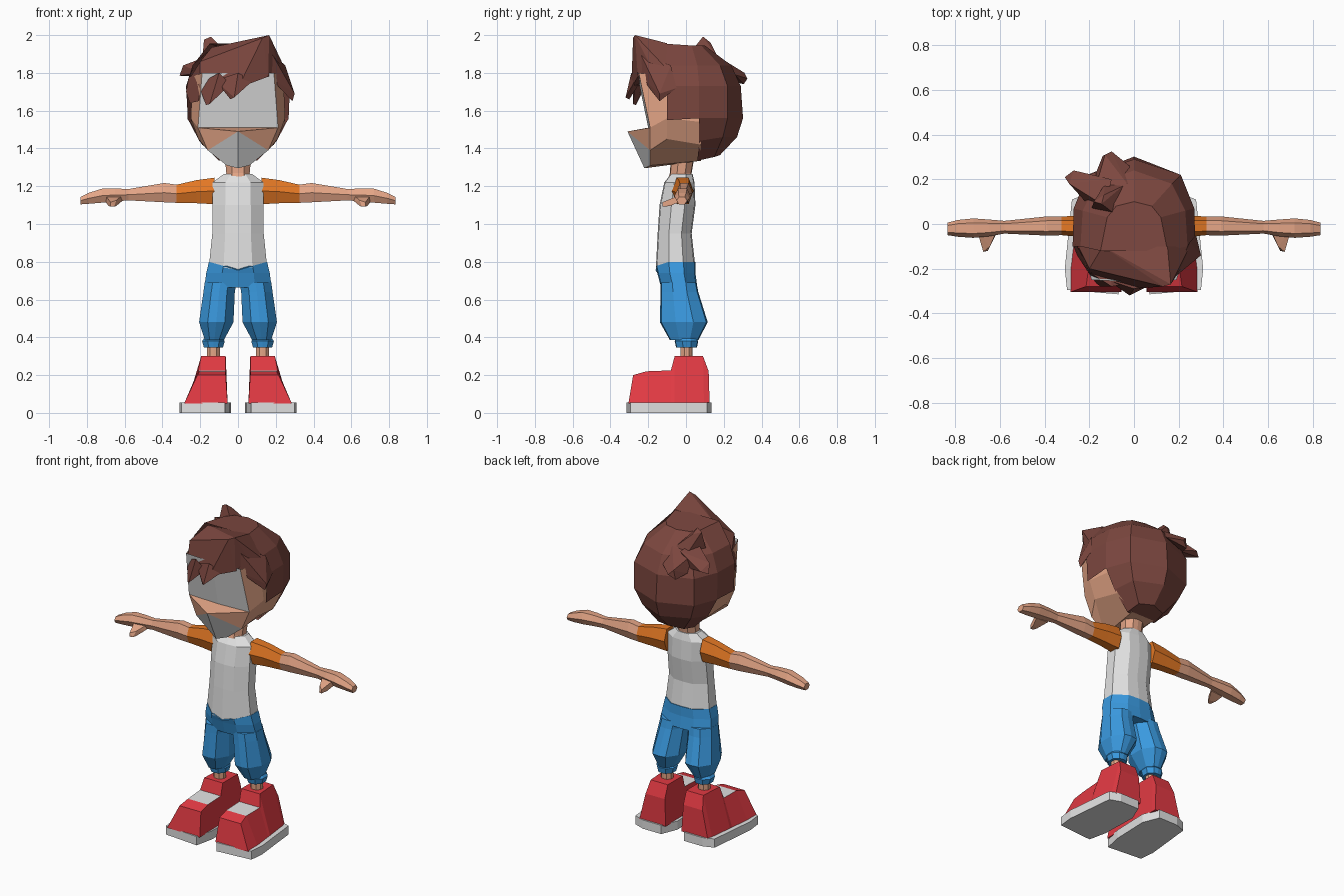
import bpy, bmesh, math


def material(name, rgb):
    m = bpy.data.materials.new(name)
    lin = [((c / 255 + 0.055) / 1.055) ** 2.4 for c in rgb]
    m.diffuse_color = (*lin, 1)
    return m


WHITE = material("white", (226, 226, 226))
SKIN = material("skin", (228, 165, 134))
HAIR = material("brown_hair", (124, 71, 63))
ORANGE = material("orange", (228, 120, 36))
BLUE = material("blue", (58, 154, 224))
RED = material("red", (226, 58, 67))


def finish(bm, name, mats, mirror=False):
    bmesh.ops.recalc_face_normals(bm, faces=bm.faces)
    me = bpy.data.meshes.new(name)
    bm.to_mesh(me)
    bm.free()
    for m in mats:
        me.materials.append(m)
    ob = bpy.data.objects.new(name, me)
    bpy.context.collection.objects.link(ob)
    if mirror:
        mod = ob.modifiers.new("mirror", 'MIRROR')
        mod.merge_threshold = 0.0005
    return ob


def loft(name, rings, mat, mirror=False, extra=None, rule=None):
    """Skin a row of equal-length point rings and close both ends."""
    bm = bmesh.new()
    vs = [[bm.verts.new(p) for p in r] for r in rings]
    n = len(vs[0])
    for i in range(len(vs) - 1):
        for j in range(n):
            k = (j + 1) % n
            f = bm.faces.new((vs[i][j], vs[i][k], vs[i + 1][k], vs[i + 1][j]))
            if rule and rule(i, j):
                f.material_index = 1
    bm.faces.new(vs[0])
    bm.faces.new(vs[-1])
    return finish(bm, name, [mat] + ([extra] if extra else []), mirror)


def hull(name, pts, mat, mirror=False):
    bm = bmesh.new()
    for p in pts:
        bm.verts.new(p)
    res = bmesh.ops.convex_hull(bm, input=bm.verts)
    bmesh.ops.delete(bm, geom=[v for v in bm.verts if not v.link_faces], context='VERTS')
    bmesh.ops.dissolve_limit(bm, angle_limit=0.03, verts=bm.verts, edges=bm.edges)
    return finish(bm, name, [mat], mirror)


def body_ring(z, cx, hw, yf, yb, dip=0.0):
    """Ten points around a body part, with centre points front and back."""
    d = yb - yf
    shape = [(0, 0), (.5, .03), (1, .33), (1, .7), (.5, .97),
             (0, 1), (-.5, .97), (-1, .7), (-1, .33), (-.5, .03)]
    return [(cx + u * hw, yf + v * d, z - dip * (1 - v) * (1 - abs(u))) for u, v in shape]


def arm_ring(x, zlo, zhi, yf, yb):
    zm, ym, h, d = (zlo + zhi) / 2, (yf + yb) / 2, (zhi - zlo) / 2, (yb - yf) / 2
    return [(x, ym - d, zm), (x, ym - d * .55, zm + h), (x, ym + d * .55, zm + h),
            (x, ym + d, zm), (x, ym + d * .55, zm - h), (x, ym - d * .55, zm - h)]


# Shirt
loft("shirt", [body_ring(.785, 0, .153, -.16, .048, .03), body_ring(.95, 0, .136, -.15, .03),
               body_ring(1.10, 0, .135, -.14, .05), body_ring(1.22, 0, .134, -.115, .045),
               body_ring(1.265, 0, .075, -.08, .035)], WHITE)

# Neck
loft("neck", [body_ring(1.2, 0, .07, -.105, .03), body_ring(1.27, 0, .062, -.085, .03),
              body_ring(1.36, 0, .07, -.08, .045)], SKIN)

# Trousers: hips, baggy legs, cuffs
loft("trouser_hips", [body_ring(.80, 0, .154, -.161, .05, .045), body_ring(.74, 0, .168, -.152, .05),
                      body_ring(.665, 0, .178, -.132, .06)], BLUE)
loft("trouser_leg", [body_ring(.69, .092, .084, -.135, .056), body_ring(.64, .1, .083, -.135, .065),
                     body_ring(.48, .115, .091, -.138, .115), body_ring(.385, .125, .05, -.085, .065)],
     BLUE, True)
loft("trouser_cuff", [body_ring(.395, .13, .05, -.05, .055), body_ring(.38, .13, .06, -.06, .065),
                      body_ring(.345, .13, .05, -.052, .058)], BLUE, True)
loft("ankle", [body_ring(.36, .13, .035, -.03, .035), body_ring(.28, .13, .035, -.03, .035)], SKIN, True)

# Sleeves, arms with hands, thumbs
loft("sleeve", [arm_ring(.125, 1.105, 1.245, -.075, .04), arm_ring(.22, 1.11, 1.232, -.06, .037),
                arm_ring(.325, 1.112, 1.208, -.05, .034)], ORANGE, True)
loft("arm", [arm_ring(.323, 1.112, 1.208, -.05, .034), arm_ring(.39, 1.115, 1.217, -.052, .034),
             arm_ring(.58, 1.125, 1.185, -.043, .014), arm_ring(.65, 1.12, 1.188, -.055, .02),
             arm_ring(.72, 1.113, 1.187, -.062, .025), arm_ring(.79, 1.107, 1.165, -.057, .018),
             arm_ring(.835, 1.104, 1.143, -.05, .006)], SKIN, True)
hull("thumb", [(.615, -.03, 1.15), (.615, -.04, 1.12), (.70, -.04, 1.15), (.70, -.04, 1.115),
               (.645, -.10, 1.125), (.645, -.10, 1.095), (.685, -.09, 1.125), (.685, -.085, 1.095),
               (.675, -.125, 1.115), (.655, -.12, 1.092), (.675, -.125, 1.092)], SKIN, True)

# Shoes: cross-sections from toe to heel, white panel on the toe top
cols = [(-.305, -.28, .2, .285, .215), (-.21, -.21, .22, .285, .205), (-.08, -.08, .225, .27, .21),
        (-.06, -.06, .3, .268, .195), (.095, .09, .3, .25, .185), (.125, .12, .22, .24, .2)]
loft("shoe_upper", [[(.055, yb, .05), (xb, yb, .05), (xt, yt, zt), (.065, yt, zt)]
                    for yb, yt, zt, xb, xt in cols], RED, True, WHITE,
     lambda i, j: i == 1 and j == 2)
outline = [(.07, -.315), (.3, -.295), (.31, -.2), (.278, .11), (.21, .135), (.08, .135),
           (.038, .03), (.045, -.2)]
loft("shoe_sole", [[(x, y, z) for x, y in outline] for z in (0, .055)], WHITE, True)

# Head: right half, with white eye panel and white muzzle
P = [(.19, -.25, 1.80), (.212, -.19, 1.51), (.25, -.1, 1.56), (.24, -.12, 1.78), (.25, .08, 1.54),
     (.24, .08, 1.75), (.16, -.19, 1.39), (.19, .08, 1.42), (.21, -.1, 1.45), (.06, -.19, 1.31),
     (.08, .08, 1.335), (0, -.26, 1.80), (0, -.31, 1.49), (0, -.22, 1.295), (0, -.2, 1.51),
     (0, .08, 1.335)]
F = [(11, 0, 1, 14), (12, 6, 9, 13), (14, 1, 12), (12, 1, 6), (0, 3, 2, 1), (3, 5, 4, 2),
     (1, 2, 8, 6), (2, 4, 7, 8), (6, 8, 9), (8, 7, 10, 9), (13, 9, 10, 15)]
bm = bmesh.new()
hv = [bm.verts.new(p) for p in P]
for i, f in enumerate(F):
    bm.faces.new([hv[k] for k in f]).material_index = 1 if i < 2 else 0
finish(bm, "head", [SKIN, WHITE], True)

# Hair shell: strips from crown to hem, from the back centre to the temple
A = [(0, .10, 1.945), (0, .24, 1.84), (0, .29, 1.73), (0, .302, 1.56), (0, .27, 1.46), (0, .18, 1.365)]
B = [(.08, .08, 1.945), (.17, .18, 1.84), (.21, .22, 1.73), (.21, .22, 1.56), (.17, .195, 1.46),
     (.09, .15, 1.355)]
C = [(.12, .03, 1.945), (.23, .06, 1.84), (.27, .07, 1.73), (.268, .07, 1.56), (.205, .07, 1.44),
     (.1, .06, 1.335)]
D = [(.15, -.12, 1.955), (.24, -.1, 1.84), (.275, -.1, 1.73), (.265, -.1, 1.55)]
bm = bmesh.new()
flip = lambda col: [(-x, y, z) for x, y, z in col]
strips = [[bm.verts.new(p) for p in c] for c in (D, C, B, A, flip(B), flip(C), flip(D))]
for s, t in zip(strips, strips[1:]):
    for k in range(min(len(s), len(t)) - 1):
        bm.faces.new((s[k], t[k], t[k + 1], s[k + 1]))
bm.faces.new([s[0] for s in strips])
bm.faces.new([s[5] for s in strips[1:-1]])
finish(bm, "hair_shell", [HAIR])

# Swept front hair and fringe strands
hull("hair_front", [(.165, -.27, 2.0), (.13, -.28, 1.985), (-.2, -.2, 1.86), (.21, -.2, 1.86),
                    (.16, -.255, 1.78), (0, -.29, 1.72), (-.2, -.22, 1.75), (-.14, -.1, 1.935),
                    (.15, -.1, 1.957), (-.25, -.1, 1.78), (.25, -.1, 1.82)], HAIR)
hull("fringe_right", [(.18, -.24, 1.9), (.165, -.24, 1.78), (.25, -.08, 1.84), (.278, -.05, 1.72),
                      (.225, -.2, 1.8), (.3, -.14, 1.69), (.288, -.14, 1.65)], HAIR)
hull("fringe_middle", [(.08, -.27, 1.76), (-.12, -.25, 1.76), (0, -.29, 1.80), (0, -.25, 1.74),
                       (-.02, -.32, 1.67), (-.04, -.30, 1.66)], HAIR)
hull("fringe_left", [(-.04, -.27, 1.74), (-.21, -.21, 1.74), (-.1, -.28, 1.80), (-.1, -.23, 1.74),
                     (-.15, -.28, 1.635), (-.17, -.265, 1.63)], HAIR)
hull("fringe_side", [(-.19, -.22, 1.78), (-.26, -.09, 1.78), (-.275, -.09, 1.7), (-.17, -.22, 1.72),
                     (-.21, -.21, 1.65), (-.255, -.14, 1.64)], HAIR)

# Tufts on the back of the crown
hull("tuft_up", [(-.08, .04, 1.93), (-.19, .07, 1.86), (-.05, .17, 1.88), (-.13, .18, 1.85),
                 (-.18, .10, 1.975), (-.145, .09, 1.992), (-.135, .13, 1.96)], HAIR)
hull("tuft_left", [(-.13, .08, 1.9), (-.2, .08, 1.80), (-.1, .2, 1.87), (-.16, .2, 1.78),
                   (-.29, .18, 1.84), (-.31, .21, 1.785), (-.27, .24, 1.80)], HAIR)
hull("tuft_back", [(-.03, .18, 1.88), (-.17, .17, 1.86), (-.02, .26, 1.79), (-.17, .23, 1.76),
                   (-.13, .31, 1.80), (-.1, .325, 1.77), (-.14, .305, 1.74)], HAIR)
